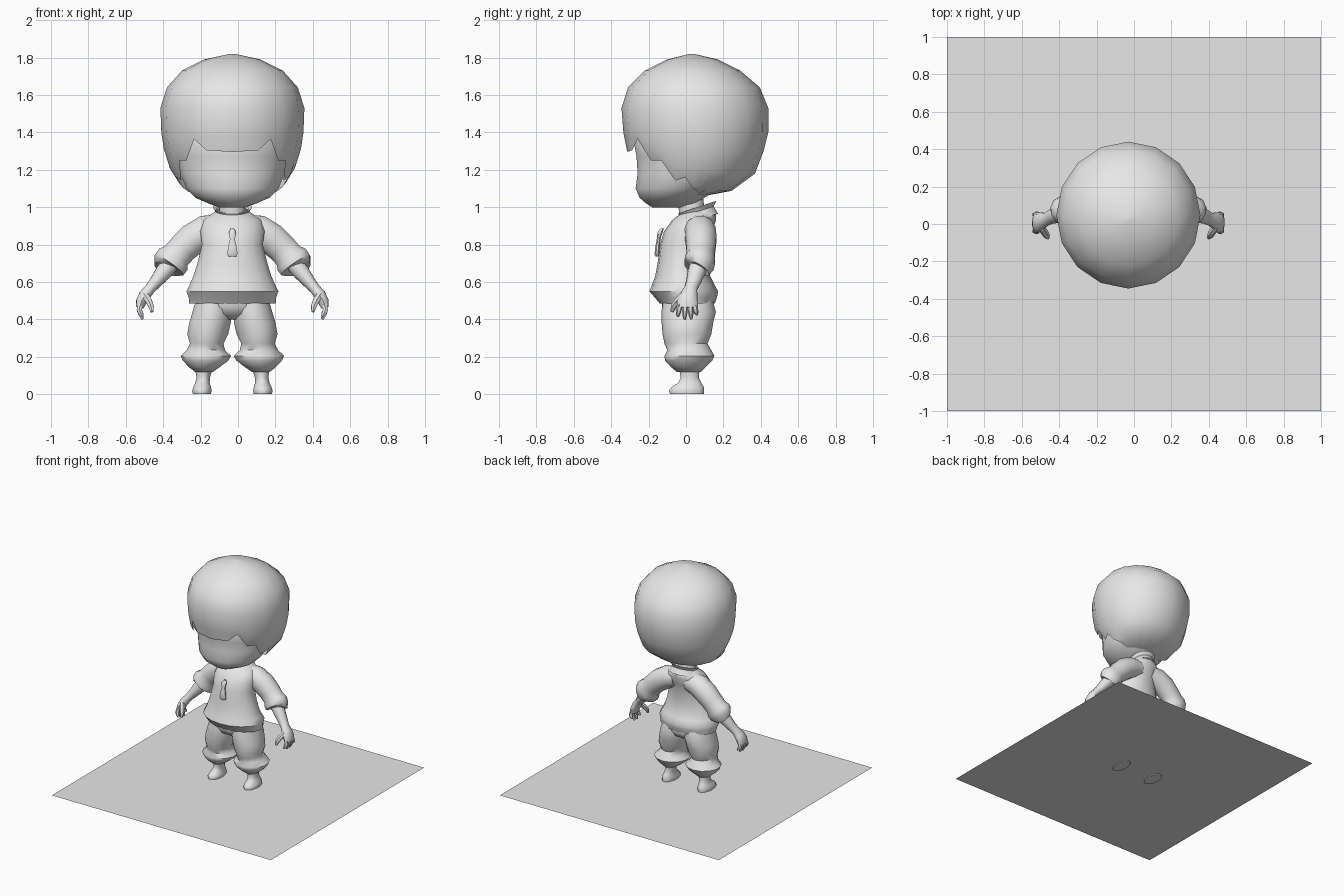
import bpy, bmesh, math
from mathutils import Vector

CX = -0.03  # the figure stands a little left of the sheet's centre
grey = bpy.data.materials.new("plain grey")
grey.diffuse_color = (0.8, 0.8, 0.8, 1)


def finish(name, bm, angle=50):
    bmesh.ops.recalc_face_normals(bm, faces=bm.faces)
    me = bpy.data.meshes.new(name)
    bm.to_mesh(me)
    bm.free()
    me.materials.append(grey)
    ob = bpy.data.objects.new(name, me)
    bpy.context.collection.objects.link(ob)
    bpy.ops.object.select_all(action='DESELECT')
    ob.select_set(True)
    bpy.context.view_layer.objects.active = ob
    bpy.ops.object.shade_smooth_by_angle(angle=math.radians(angle))
    return ob


def skin(bm, rings, caps=True):
    """Bridge rings of points with quads."""
    vs = [[bm.verts.new(p) for p in r] for r in rings]
    n = len(vs[0])
    for a, b in zip(vs, vs[1:]):
        for i in range(n):
            j = (i + 1) % n
            bm.faces.new((a[i], a[j], b[j], b[i]))
    if caps:
        bm.faces.new(vs[0])
        bm.faces.new(vs[-1])


def loft(name, rows, n=12, side=1, follow=False, caps=True, angle=50):
    """Rows are x, y, z, x radius, y radius; follow turns rings along the path."""
    pts = [Vector(r[:3]) for r in rows]
    rings = []
    for k, r in enumerate(rows):
        u, v = Vector((1, 0, 0)), Vector((0, 1, 0))
        if follow:
            t = (pts[min(k + 1, len(pts) - 1)] - pts[max(k - 1, 0)]).normalized()
            u = v.cross(t).normalized()
            v = t.cross(u)
        ring = []
        for i in range(n):
            a = 2 * math.pi * (i + 0.5) / n
            p = pts[k] + u * math.cos(a) * r[3] + v * math.sin(a) * r[4]
            ring.append((CX + side * p.x, p.y, max(p.z, 0)))
        rings.append(ring)
    bm = bmesh.new()
    skin(bm, rings, caps)
    return finish(name, bm, angle)


def span(z, rx, front, back, x=0):
    """Level row given by its front and back y."""
    return (x, (front + back) / 2, z, rx, (back - front) / 2)


def lerp(table, t):
    """Piecewise linear lookup; first column ascending."""
    t = min(max(t, table[0][0]), table[-1][0])
    for a, b in zip(table, table[1:]):
        if t <= b[0]:
            f = (t - a[0]) / (b[0] - a[0])
            return [p + (q - p) * f for p, q in zip(a[1:], b[1:])]


# flat square sheet the feet just pass through
bm = bmesh.new()
bm.faces.new([bm.verts.new(p) for p in
              ((-1, -1, .006), (1, -1, .006), (1, 1, .006), (-1, 1, .006))])
finish("base_sheet", bm)

# head with soft chin
loft("head", [span(.998, .07, -.18, -.02), span(1.02, .13, -.215, .06),
              span(1.05, .20, -.25, .10), span(1.10, .25, -.272, .18),
              span(1.18, .283, -.262, .26), span(1.27, .30, -.268, .30),
              span(1.36, .305, -.285, .30), span(1.45, .25, -.24, .28)], 20)

# hair cap: z, x radius, front y, back y, with a jagged lower border
shape = [(1.06, .19, -.12, .10), (1.085, .25, -.19, .24), (1.18, .325, -.25, .37),
         (1.30, .365, -.315, .415), (1.40, .38, -.335, .44), (1.53, .385, -.345, .44),
         (1.64, .35, -.31, .395), (1.73, .27, -.22, .29), (1.79, .15, -.10, .17),
         (1.82, .012, .02, .04)]
border = [(0, 1.295), (24, 1.305), (34, 1.335), (45, 1.28), (60, 1.20),
          (80, 1.125), (100, 1.085), (125, 1.06), (180, 1.06)]
COLS = 32


def hair_point(i, z):
    rx, front, back = lerp(shape, z)
    a = 2 * math.pi * i / COLS
    k = math.cos(math.pi / 16) if i % 2 else 1.0
    return (CX + k * rx * math.sin(a),
            (front + back) / 2 - k * (back - front) / 2 * math.cos(a), z)


ends = []
for i in range(COLS):
    deg = 360 * i / COLS
    deg = min(deg, 360 - deg)
    zig = (.03 if i % 2 else -.03) if 28 < deg < 85 else 0
    ends.append(lerp(border, deg)[0] + zig)
rings = [[hair_point(i, z) for i in range(COLS)] for z in (1.82, 1.79, 1.73, 1.64, 1.53, 1.40)]
for f in (.3, .65, .92, 1):
    rings.append([hair_point(i, 1.40 + (ends[i] - 1.40) * f) for i in range(COLS)])
bm = bmesh.new()
skin(bm, rings, caps=False)
bm.verts.ensure_lookup_table()
bm.faces.new(bm.verts[:COLS])
finish("hair", bm)

# neck and tilted open collar
loft("neck", [(0, .04, .92, .085, .08), (0, .03, .98, .07, .07), (0, .02, 1.06, .075, .075)], 12)
bm = bmesh.new()
rings = []
for r, z, tilt, yc in ((.125, .935, .03, .05), (.09, .975, .03, .06), (.105, 1.0, .035, .06),
                       (.085, .99, .03, .055)):
    rings.append([(CX + r * math.cos(a), yc + r * math.sin(a), z + tilt * math.sin(a))
                  for a in [2 * math.pi * i / 14 for i in range(14)]])
skin(bm, rings, caps=False)
finish("collar", bm, 40)

# loose shirt with gathered hem
loft("shirt", [span(.50, .20, -.12, .13), span(.485, .235, -.14, .155),
               span(.515, .237, -.165, .165), span(.55, .25, -.195, .172),
               span(.59, .23, -.18, .15), span(.63, .212, -.165, .13),
               span(.70, .19, -.152, .12), span(.80, .165, -.138, .12),
               span(.87, .175, -.118, .14), span(.93, .16, -.075, .16),
               span(.965, .11, -.03, .16), span(.985, .08, -.01, .13)], 18)

# pull tab on the chest
loft("pull_tab", [(0, -.152, .735, .022, .010), (0, -.155, .75, .03, .014),
                  (0, -.152, .79, .024, .013), (0, -.146, .83, .014, .011),
                  (0, -.143, .85, .02, .014), (0, -.136, .87, .019, .014),
                  (0, -.128, .885, .010, .010)], 8)

# trouser seat
loft("trouser_seat", [span(.40, .06, -.06, .08), span(.43, .15, -.11, .13),
                      span(.47, .20, -.13, .15), span(.54, .20, -.13, .14)], 16)

for s, tag in ((-1, "right"), (1, "left")):
    # puffed trouser leg
    loft(tag + "_trouser_leg",
         [span(.12, .05, -.05, .08, .152), span(.145, .085, -.08, .105, .15),
          span(.18, .125, -.112, .14, .143), span(.205, .138, -.115, .152, .142),
          span(.235, .105, -.10, .135, .142), span(.27, .092, -.115, .115, .137),
          span(.32, .112, -.125, .135, .132), span(.38, .114, -.13, .145, .12),
          span(.44, .108, -.132, .16, .108), span(.51, .095, -.12, .14, .10)], 14, s)
    # foot and ankle
    loft(tag + "_foot",
         [span(0, .05, -.088, .098, .163), span(.018, .054, -.095, .10, .163),
          span(.038, .049, -.08, .098, .162), span(.06, .04, -.045, .085, .16),
          span(.09, .037, -.03, .07, .156), span(.14, .05, -.04, .075, .152)], 12, s)
    # sleeve with rolled cuff
    loft(tag + "_sleeve",
         [(.06, .07, .89, .075, .08), (.14, .075, .873, .088, .086),
          (.21, .08, .83, .088, .086), (.265, .08, .78, .083, .08),
          (.30, .078, .74, .082, .077), (.318, .075, .718, .098, .083),
          (.338, .07, .69, .096, .082), (.35, .065, .672, .072, .068),
          (.34, .067, .685, .045, .045)], 12, s, True)
    # forearm running into the palm
    loft(tag + "_forearm_and_palm",
         [(.33, .07, .70, .05, .05), (.37, .055, .65, .046, .048),
          (.41, .04, .60, .036, .04), (.44, .025, .565, .03, .036),
          (.468, .015, .53, .033, .047), (.487, .008, .495, .03, .056),
          (.495, .008, .462, .021, .055)], 10, s, True)
    # four fingers
    for k, (y, tip) in enumerate(((-.038, .415), (-.006, .40), (.024, .402), (.05, .425))):
        loft(f"{tag}_finger_{k + 1}",
             [(.493, y * .85 + .002, .48, .014, .015), (.498, y, .45, .016, .015),
              (.49, y * 1.1, (tip + .45) / 2, .014, .013),
              (.48, y * 1.15, tip, .007, .007)], 6, s, True)
    # thumb
    loft(tag + "_thumb",
         [(.468, -.015, .53, .02, .02), (.448, -.045, .50, .02, .019),
          (.435, -.066, .47, .017, .016), (.43, -.075, .44, .008, .008)], 6, s, True)
